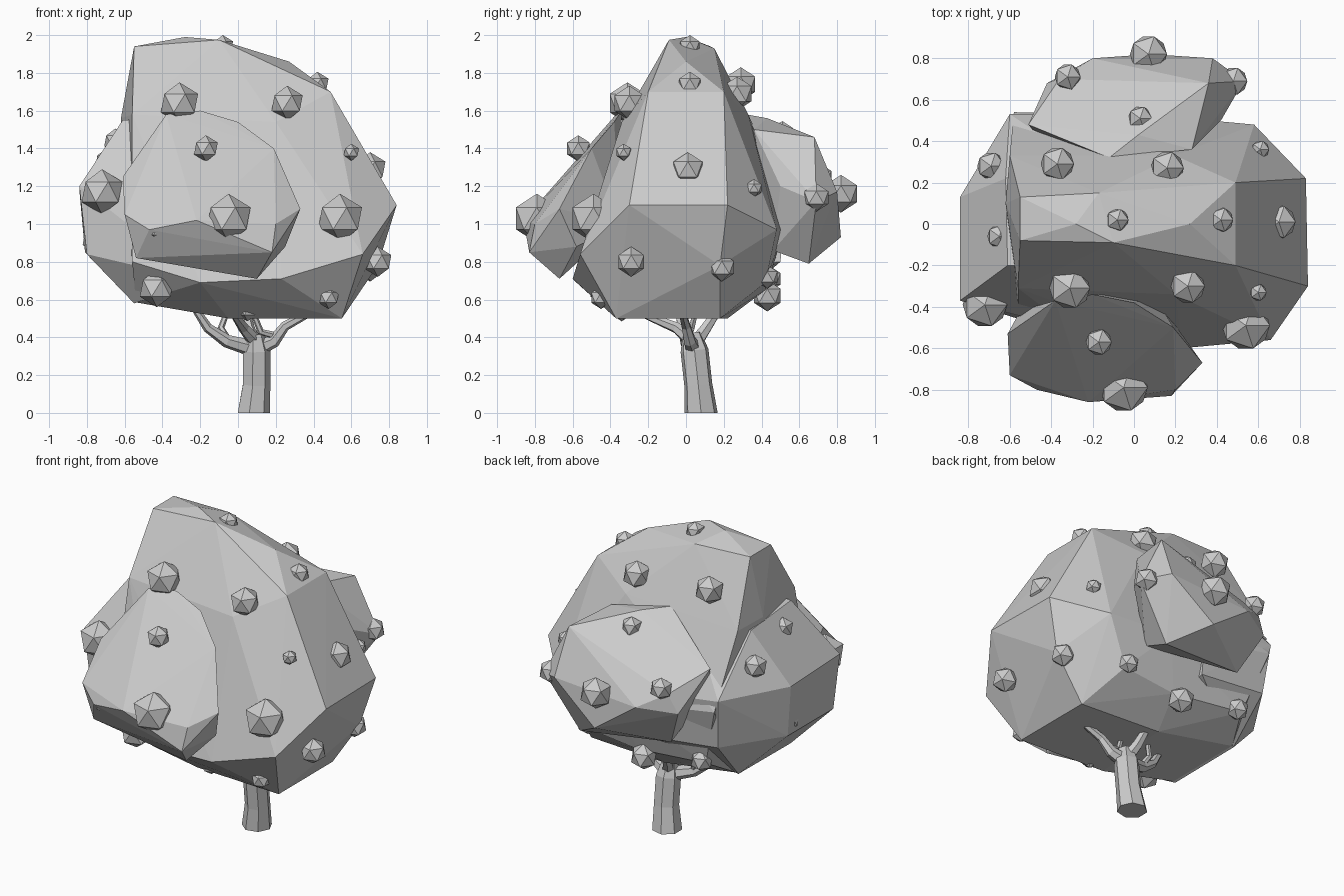
import bpy, bmesh, math
from mathutils import Vector


def make_object(name, bm):
    bmesh.ops.recalc_face_normals(bm, faces=bm.faces[:])
    mesh = bpy.data.meshes.new(name)
    bm.to_mesh(mesh)
    bm.free()
    obj = bpy.data.objects.new(name, mesh)
    bpy.context.collection.objects.link(obj)
    return obj


def hull(name, points):
    """Faceted foliage clump wrapped around a few corner points."""
    bm = bmesh.new()
    for p in points:
        bm.verts.new(p)
    res = bmesh.ops.convex_hull(bm, input=bm.verts[:])
    loose = {v for v in res["geom_interior"] + res["geom_unused"]
             if isinstance(v, bmesh.types.BMVert)}
    bmesh.ops.delete(bm, geom=list(loose), context='VERTS')
    return make_object(name, bm)


def tube(name, path, sides):
    """Tapered limb; path holds (x, y, z, radius)."""
    bm = bmesh.new()
    pts = [Vector(p[:3]) for p in path]
    rings = []
    for i, p in enumerate(pts):
        d = pts[min(i + 1, len(pts) - 1)] - pts[max(i - 1, 0)]
        if p.z == 0:
            d = Vector((0, 0, 1))
        q = Vector((0, 0, 1)).rotation_difference(d.normalized())
        ring = []
        for k in range(sides):
            a = 2 * math.pi * k / sides
            ring.append(bm.verts.new(p + q @ Vector((math.cos(a), math.sin(a), 0)) * path[i][3]))
        rings.append(ring)
    for a, b in zip(rings, rings[1:]):
        for k in range(sides):
            n = (k + 1) % sides
            bm.faces.new((a[k], a[n], b[n], b[k]))
    bm.faces.new(rings[0])
    bm.faces.new(rings[-1])
    return make_object(name, bm)


# trunk and forked branches
tube("trunk", [(0.08, 0.08, 0, 0.09), (0.095, 0.065, 0.15, 0.076),
               (0.095, 0.045, 0.33, 0.076), (0.09, 0.03, 0.42, 0.05)], 7)
branches = [
    [(0.08, 0.04, 0.34, 0.045), (-0.06, 0.0, 0.38, 0.035), (-0.16, -0.02, 0.45, 0.026), (-0.22, -0.04, 0.54, 0.02)],
    [(0.10, 0.04, 0.34, 0.045), (0.19, 0.02, 0.38, 0.035), (0.25, 0.0, 0.46, 0.026), (0.38, -0.02, 0.53, 0.02)],
    [(0.09, 0.05, 0.37, 0.04), (0.06, 0.10, 0.44, 0.032), (0.04, 0.16, 0.53, 0.025)],
    [(0.09, 0.03, 0.38, 0.04), (0.03, -0.05, 0.45, 0.03), (-0.02, -0.22, 0.52, 0.02)],
    [(-0.05, 0.0, 0.38, 0.022), (-0.09, 0.03, 0.45, 0.018), (-0.06, 0.05, 0.53, 0.015)],
    [(0.19, 0.02, 0.41, 0.02), (0.12, 0.0, 0.43, 0.018), (0.08, -0.02, 0.53, 0.015)],
]
for i, path in enumerate(branches):
    tube(f"branch_{i + 1}", path, 6)

# main foliage mass
hull("main_foliage", [
    (-0.55, -0.08, 1.94), (-0.55, 0.13, 1.94), (-0.28, 0.0, 1.99), (-0.10, -0.09, 1.975),
    (-0.17, 0.15, 1.93), (0.27, 0.0, 1.86), (0.49, -0.20, 1.70), (0.49, 0.20, 1.70),
    (-0.56, -0.31, 1.58), (0.20, -0.34, 1.54), (-0.60, 0.33, 1.55), (0.20, 0.33, 1.58),
    (-0.62, 0.10, 1.56), (0.84, -0.30, 1.10), (0.83, 0.22, 1.10), (0.66, -0.56, 0.84),
    (0.23, -0.60, 0.71), (-0.20, -0.58, 0.69), (-0.56, -0.48, 0.80), (0.58, 0.48, 0.97),
    (0.15, 0.52, 0.97), (-0.58, 0.54, 1.10), (0.55, -0.37, 0.50), (0.55, 0.18, 0.50),
    (0.0, 0.22, 0.50), (-0.05, -0.34, 0.50), (-0.54, -0.28, 0.585), (-0.54, 0.25, 0.59),
    (0.74, 0.18, 0.78), (0.05, 0.42, 0.65), (-0.45, 0.44, 0.70), (0.42, 0.42, 0.69)])

# low shoulder on the left side
hull("left_foliage", [
    (-0.84, -0.37, 1.20), (-0.84, 0.13, 1.18), (-0.60, 0.53, 1.17), (-0.62, 0.22, 1.52),
    (-0.61, -0.20, 1.55), (-0.80, -0.36, 0.84), (-0.81, 0.12, 0.85), (-0.57, 0.49, 0.85),
    (-0.55, -0.28, 0.58), (-0.55, 0.25, 0.585), (-0.20, -0.57, 0.70), (-0.10, 0.50, 0.80),
    (-0.45, -0.20, 1.56), (-0.30, 0.33, 1.50), (-0.40, -0.48, 1.10), (-0.10, 0.53, 1.10)])

# front clump
hull("front_foliage", [
    (-0.61, -0.53, 1.25), (-0.38, -0.37, 1.58), (-0.20, -0.34, 1.60), (0.0, -0.38, 1.54),
    (0.19, -0.50, 1.40), (0.33, -0.67, 1.08), (0.20, -0.80, 1.00), (0.18, -0.83, 0.85),
    (-0.22, -0.86, 1.02), (-0.60, -0.73, 1.05), (-0.47, -0.80, 0.97), (-0.54, -0.70, 0.82),
    (0.10, -0.67, 0.71), (0.25, -0.58, 0.88), (-0.55, -0.42, 1.0), (0.1, -0.35, 1.0)])

# back clump
hull("back_foliage", [
    (-0.51, 0.48, 1.34), (-0.12, 0.32, 1.58), (0.28, 0.36, 1.50), (0.02, 0.43, 1.56),
    (0.36, 0.68, 1.46), (-0.36, 0.70, 1.22), (0.38, 0.80, 1.17), (-0.20, 0.80, 1.13),
    (0.08, 0.82, 0.93), (0.53, 0.69, 1.12), (0.42, 0.50, 1.20), (0.30, 0.65, 0.79),
    (0.30, 0.46, 0.86), (-0.30, 0.58, 0.85), (-0.42, 0.68, 1.10), (-0.40, 0.35, 1.1)])

# fruits: x, y, z, radius
fruits = [
    (-0.31, -0.31, 1.64, 0.11), (0.26, -0.30, 1.64, 0.092), (-0.17, -0.57, 1.40, 0.07),
    (-0.05, -0.79, 1.03, 0.13), (0.54, -0.49, 1.03, 0.13), (-0.72, -0.39, 1.17, 0.12),
    (-0.43, -0.74, 0.97, 0.065), (-0.43, -0.42, 0.66, 0.10), (0.48, -0.45, 0.61, 0.06),
    (0.05, -0.34, 0.545, 0.06), (0.60, -0.33, 1.38, 0.045), (0.70, 0.01, 1.29, 0.09),
    (0.42, 0.02, 1.74, 0.066), (-0.08, 0.02, 1.94, 0.06), (-0.65, -0.06, 1.44, 0.065),
    (-0.69, 0.28, 1.33, 0.075), (-0.76, 0.04, 0.92, 0.07), (0.74, -0.29, 0.80, 0.08),
    (0.70, 0.19, 0.77, 0.075), (0.61, 0.36, 1.19, 0.048), (-0.37, 0.29, 1.74, 0.09),
    (0.16, 0.27, 1.69, 0.09), (0.03, 0.51, 1.48, 0.065), (-0.32, 0.71, 1.25, 0.07),
    (0.07, 0.82, 1.16, 0.10), (0.48, 0.69, 1.14, 0.075), (0.40, 0.43, 0.72, 0.063),
    (0.0, 0.43, 0.62, 0.083), (-0.42, 0.44, 0.71, 0.07)]
for i, (x, y, z, r) in enumerate(fruits):
    bm = bmesh.new()
    bmesh.ops.create_icosphere(bm, subdivisions=1, radius=r)
    make_object(f"fruit_{i + 1}", bm).location = (x, y, z)
